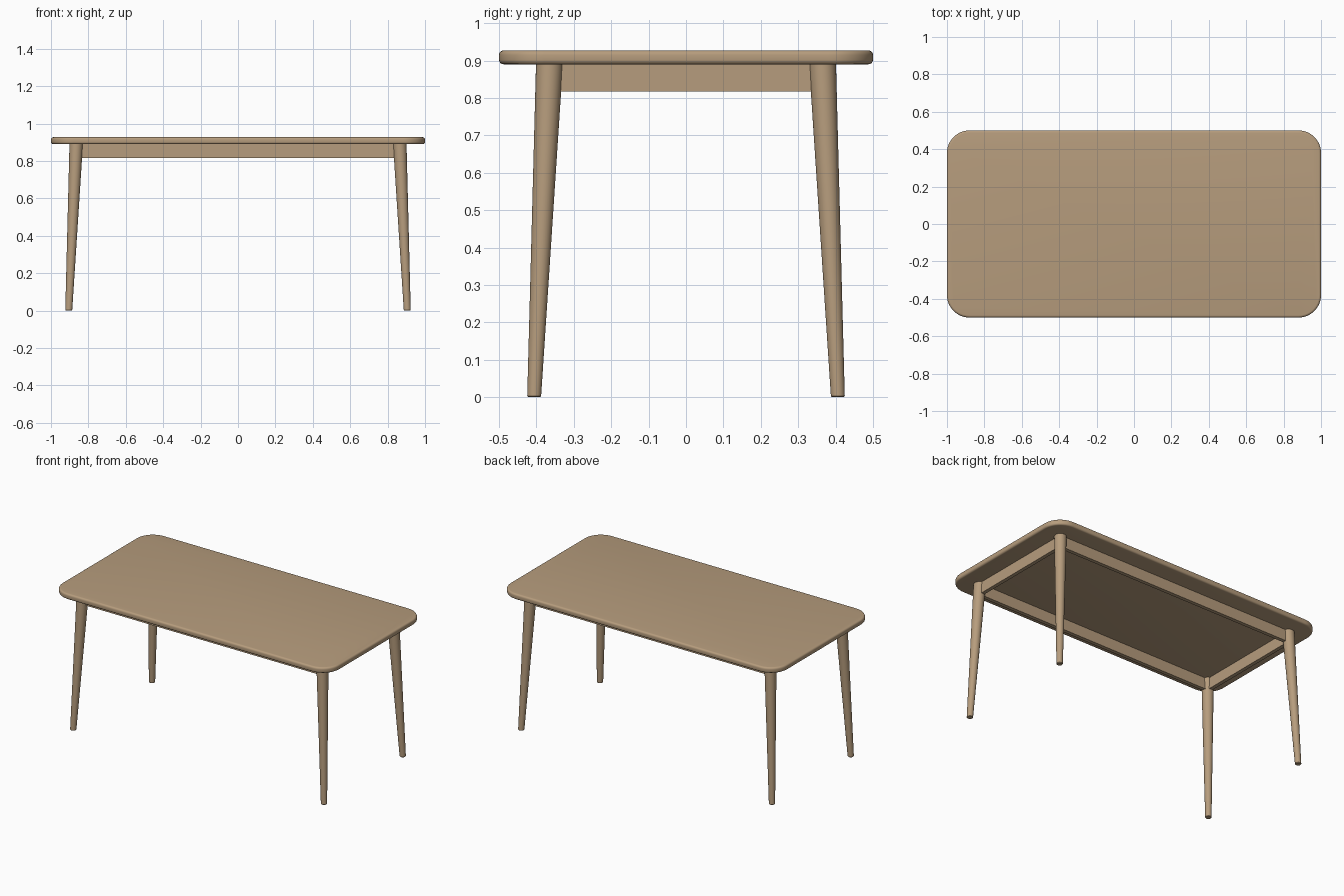
import bpy
import bmesh
from math import sin, cos, pi, radians

cube = bpy.data.objects.get("Cube")
if cube:
    bpy.data.objects.remove(cube, do_unlink=True)

# One wood colour for the whole table
wood = bpy.data.materials.new("light_oak")
wood.use_nodes = True
colour = (0.47, 0.335, 0.205, 1)
wood.diffuse_color = colour
wood.node_tree.nodes["Principled BSDF"].inputs["Base Color"].default_value = colour

TOP_Z, UNDER_Z, APRON_Z = 0.927, 0.89, 0.817
LEG_X, LEG_Y = 0.865, 0.365


def finish(name, bm, smooth=True):
    bmesh.ops.recalc_face_normals(bm, faces=bm.faces)
    mesh = bpy.data.meshes.new(name)
    bm.to_mesh(mesh)
    bm.free()
    mesh.materials.append(wood)
    obj = bpy.data.objects.new(name, mesh)
    bpy.context.collection.objects.link(obj)
    if smooth:
        bpy.ops.object.select_all(action='DESELECT')
        obj.select_set(True)
        bpy.context.view_layer.objects.active = obj
        bpy.ops.object.shade_smooth_by_angle(angle=radians(35))
    return obj


def loft(name, rings):
    """Skin closed rings of points and cap both ends."""
    bm = bmesh.new()
    loops = [[bm.verts.new(p) for p in ring] for ring in rings]
    n = len(loops[0])
    for a, b in zip(loops, loops[1:]):
        for i in range(n):
            j = (i + 1) % n
            bm.faces.new((a[i], a[j], b[j], b[i]))
    bm.faces.new(loops[0])
    bm.faces.new(loops[-1])
    return finish(name, bm)


def rounded_rect(inset, z, half_x=1.0, half_y=0.5, radius=0.12, steps=12):
    r = radius - inset
    pts = []
    for k, (sx, sy) in enumerate(((1, 1), (-1, 1), (-1, -1), (1, -1))):
        for i in range(steps + 1):
            a = (k + i / steps) * pi / 2
            pts.append((sx * (half_x - radius) + r * cos(a),
                        sy * (half_y - radius) + r * sin(a), z))
    return pts


# Tabletop: rounded corners and a softened rim
edge = 0.012
arc = [i * pi / 8 for i in range(5)]
rim = [(edge * (1 - sin(a)), UNDER_Z + edge * (1 - cos(a))) for a in arc]
rim += [(edge * (1 - cos(a)), TOP_Z - edge * (1 - sin(a))) for a in arc]
loft("tabletop", [rounded_rect(inset, z) for inset, z in rim])


# Splayed, tapering round legs with a softened foot
def circle(cx, cy, r, z, n=32):
    return [(cx + r * cos(2 * pi * i / n), cy + r * sin(2 * pi * i / n), z)
            for i in range(n)]


def leg(name, sx, sy):
    rings = []
    for z, trim in ((0, 0.003), (0.003, 0), (UNDER_Z + 0.002, 0)):
        t = z / UNDER_Z
        rings.append(circle(sx * (0.905 + (LEG_X - 0.905) * t),
                            sy * (0.406 + (LEG_Y - 0.406) * t),
                            0.0185 + 0.0175 * t - trim, z))
    loft(name, rings)


for side, sx in (("left", 1), ("right", -1)):
    for end, sy in (("front", -1), ("back", 1)):
        leg(f"{end}_{side}_leg", sx, sy)


# Apron rails between the legs
def rail(name, x, y, size_x, size_y):
    bm = bmesh.new()
    bmesh.ops.create_cube(bm, size=1)
    bmesh.ops.scale(bm, vec=(size_x, size_y, UNDER_Z - APRON_Z), verts=bm.verts)
    bmesh.ops.translate(bm, vec=(x, y, (UNDER_Z + APRON_Z) / 2), verts=bm.verts)
    finish(name, bm, smooth=False)


THICK = 0.024
for name, s in (("front", -1), ("back", 1)):
    rail(f"{name}_apron", 0, s * LEG_Y, 2 * LEG_X, THICK)
for name, s in (("left", 1), ("right", -1)):
    rail(f"{name}_apron", s * LEG_X, 0, THICK, 2 * LEG_Y)
